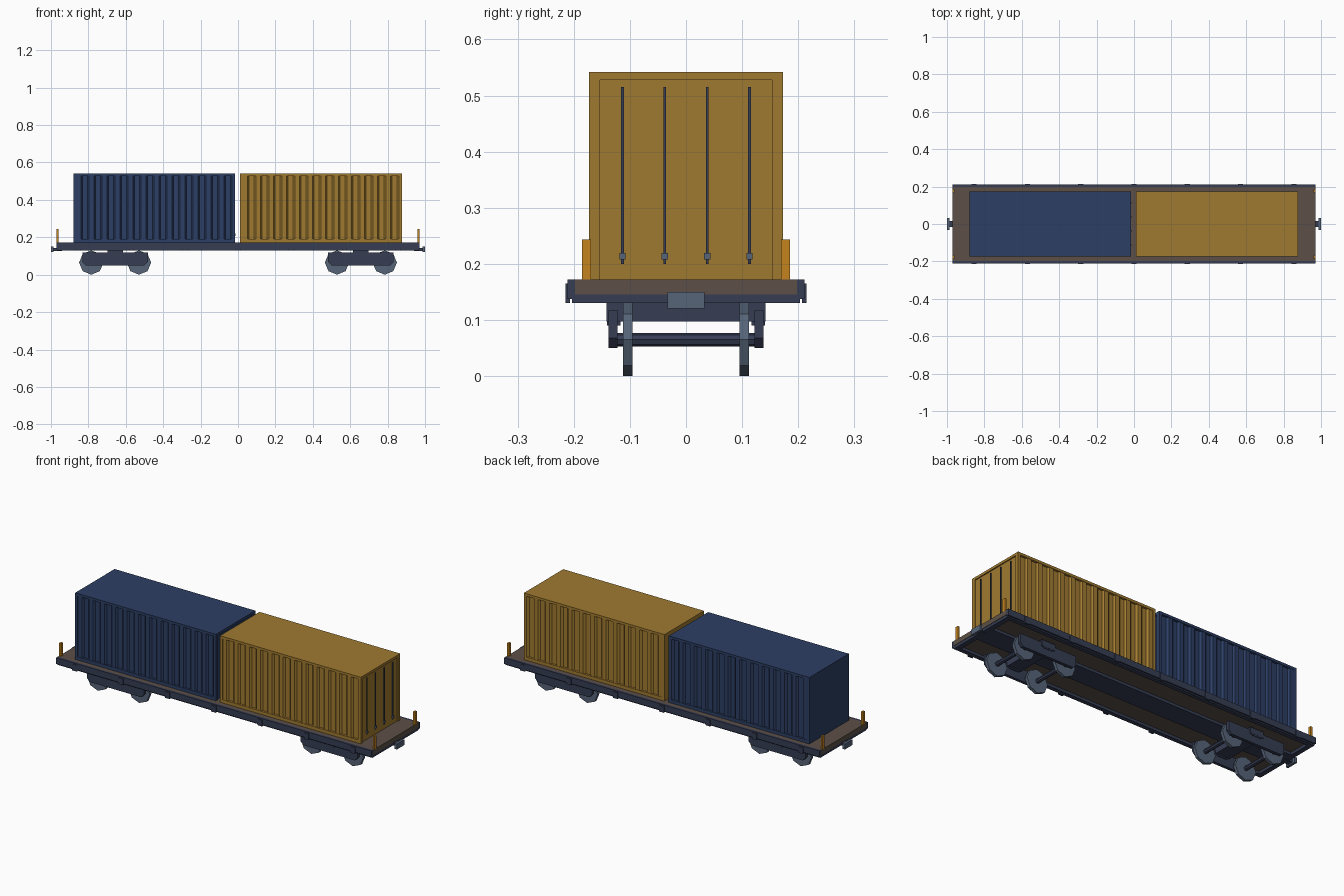
import bpy, bmesh, math
from mathutils import Matrix, Vector

default = bpy.data.objects.get("Cube")
if default:
    bpy.data.objects.remove(default)


def material(name, hex_code):
    srgb = [int(hex_code[i:i + 2], 16) / 255 for i in range(0, 6, 2)]
    colour = [c / 12.92 if c < 0.04045 else ((c + 0.055) / 1.055) ** 2.4 for c in srgb] + [1]
    m = bpy.data.materials.new(name)
    m.use_nodes = True
    m.diffuse_color = colour
    m.node_tree.nodes["Principled BSDF"].inputs["Base Color"].default_value = colour
    return m


YELLOW = material("ochre paint", "A07A30")
BLUE = material("navy paint", "2C3E64")
SLATE = material("slate metal", "363D54")
STEEL = material("wheel steel", "566478")
WOOD = material("brown deck", "5C5047")
ORANGE = material("orange posts", "C4841F")


def box(bm, x0, x1, y0, y1, z0, z1):
    size = Vector((x1 - x0, y1 - y0, z1 - z0))
    centre = Vector((x0 + x1, y0 + y1, z0 + z1)) / 2
    bmesh.ops.create_cube(bm, size=1, matrix=Matrix.Translation(centre) @ Matrix.Diagonal((*size, 1)))


def prism(bm, points, offset):
    """Closed outline extruded along an offset."""
    face = bm.faces.new([bm.verts.new(p) for p in points])
    out = bmesh.ops.extrude_face_region(bm, geom=[face])
    bmesh.ops.translate(bm, vec=offset, verts=[v for v in out["geom"] if isinstance(v, bmesh.types.BMVert)])


def cylinder(bm, x, z, radius, y0, y1, sides=8):
    turn = 2 * math.pi / sides
    points = [(x + radius * math.cos(i * turn), y0, z + radius * math.sin(i * turn)) for i in range(sides)]
    prism(bm, points, (0, y1 - y0, 0))


def finish(name, bm, mat):
    bmesh.ops.recalc_face_normals(bm, faces=bm.faces)
    mesh = bpy.data.meshes.new(name)
    bm.to_mesh(mesh)
    bm.free()
    mesh.materials.append(mat)
    obj = bpy.data.objects.new(name, mesh)
    bpy.context.collection.objects.link(obj)
    return obj


LENGTH, HALF, FLOOR, ROOF = 0.865, 0.173, 0.172, 0.542


def container(name, x, mat):
    end = x + LENGTH
    bm = bmesh.new()
    # Corrugated walls
    ribs, first, pitch = 12, x + 0.015, 0.0695
    outer, inner = HALF - 0.002, HALF - 0.012
    side = []
    for i in range(ribs):
        for t, y in ((0, outer), (0.35, outer), (0.47, inner), (0.86, inner)):
            side.append((first + (i + t) * pitch, y))
    side.append((first + ribs * pitch, outer))
    loop = side + [(px, -py) for px, py in reversed(side)]
    prism(bm, [(px, py, FLOOR + 0.01) for px, py in loop], (0, 0, ROOF - FLOOR - 0.02))
    # Frame, plain end wall and door leaf
    box(bm, x, end, -HALF, HALF, 0.528, ROOF)
    box(bm, x, end - 0.008, -HALF, HALF, FLOOR, 0.19)
    box(bm, x, x + 0.015, -HALF, HALF, FLOOR, 0.53)
    for s in (-1, 1):
        ys = sorted((s * 0.153, s * HALF))
        box(bm, end - 0.016, end, *ys, FLOOR, 0.53)
    box(bm, end - 0.02, end - 0.006, -0.154, 0.154, FLOOR, 0.53)
    finish(name + "_container", bm, mat)
    # Locking bars and handles
    bars, handles = bmesh.new(), bmesh.new()
    for y in (-0.113, -0.038, 0.038, 0.113):
        box(bars, end - 0.007, end - 0.001, y - 0.0025, y + 0.0025, 0.2, 0.515)
        box(handles, end - 0.006, end + 0.002, y - 0.0055, y + 0.0055, 0.208, 0.219)
    finish(name + "_door_bars", bars, SLATE)
    finish(name + "_door_handles", handles, STEEL)


container("blue", -0.88, BLUE)
container("yellow", 0.011, YELLOW)

# Deck boards
bm = bmesh.new()
box(bm, -0.97, 0.97, -0.198, 0.198, 0.145, 0.172)
finish("deck", bm, WOOD)

# Underframe: side sills, lower rails, end beams, centre sill, stake pockets
bm = bmesh.new()
for s in (-1, 1):
    box(bm, -0.97, 0.97, *sorted((s * 0.198, s * 0.211)), 0.137, 0.172)
    box(bm, -0.968, 0.968, *sorted((s * 0.18, s * 0.203)), 0.13, 0.146)
    box(bm, *sorted((s * 0.94, s * 0.968)), -0.203, 0.203, 0.13, 0.146)
    for i in range(-3, 4):
        x = i * 0.285
        box(bm, x - 0.014, x + 0.014, *sorted((s * 0.207, s * 0.215)), 0.13, 0.165)
box(bm, -0.95, 0.95, -0.06, 0.06, 0.13, 0.146)
finish("underframe", bm, SLATE)

# Corner posts
bm = bmesh.new()
for sx in (-1, 1):
    for sy in (-1, 1):
        box(bm, *sorted((sx * 0.959, sx * 0.97)), *sorted((sy * 0.169, sy * 0.185)), 0.17, 0.243)
finish("corner_posts", bm, ORANGE)

# Couplers
heads, shafts = bmesh.new(), bmesh.new()
for s in (-1, 1):
    box(heads, *sorted((s * 0.986, s)), -0.033, 0.033, 0.12, 0.15)
    box(shafts, *sorted((s * 0.94, s * 0.988)), -0.015, 0.015, 0.127, 0.144)
finish("coupler_heads", heads, STEEL)
finish("coupler_shafts", shafts, SLATE)


def bogie(name, cx):
    frame, wheels = bmesh.new(), bmesh.new()
    # Bolster and side frames with tapered lower corners
    box(frame, cx - 0.042, cx + 0.042, -0.142, 0.142, 0.097, 0.131)
    outline = [(-0.175, 0.118), (0.175, 0.118), (0.175, 0.068), (0.158, 0.05), (-0.158, 0.05), (-0.175, 0.068)]
    for s in (-1, 1):
        prism(frame, [(cx + x, s * 0.122, z) for x, z in outline], (0, s * 0.016, 0))
        box(frame, cx - 0.03, cx + 0.03, *sorted((s * 0.117, s * 0.141)), 0.09, 0.12)
    # Wheelsets
    for x in (cx - 0.1275, cx + 0.1275):
        cylinder(frame, x, 0.065, 0.012, -0.125, 0.125)
        for s in (-1, 1):
            cylinder(wheels, x, 0.065, 0.065, s * 0.095, s * 0.112)
    finish(name + "_bogie_frame", frame, SLATE)
    finish(name + "_bogie_wheels", wheels, STEEL)


bogie("right", -0.657)
bogie("left", 0.657)
